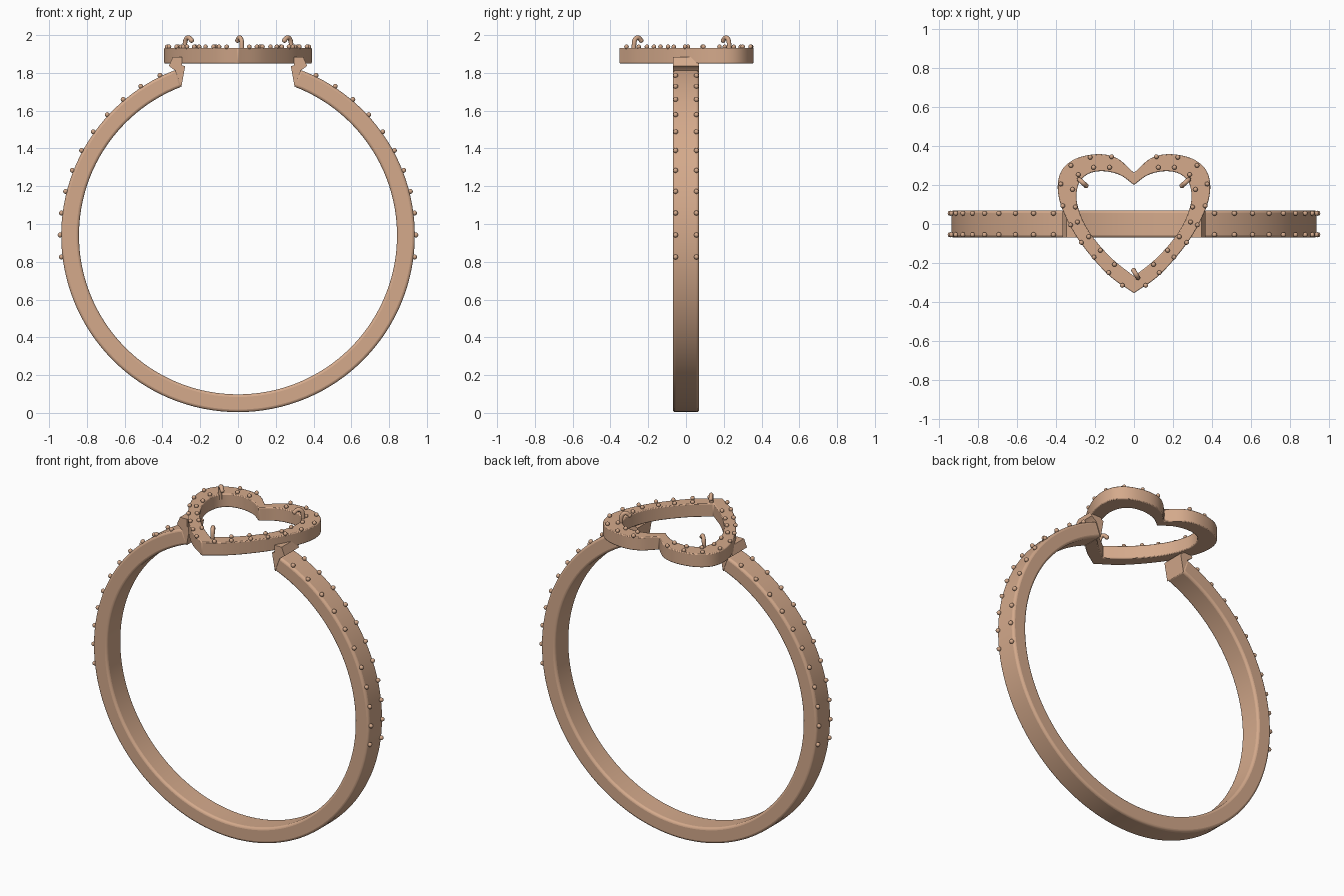
import bpy
import bmesh
import math
from mathutils import Vector

if "Cube" in bpy.data.objects:
    bpy.data.objects.remove(bpy.data.objects["Cube"], do_unlink=True)

ROSE_GOLD = (0.66, 0.40, 0.26, 1.0)
gold = bpy.data.materials.new("rose gold")
gold.use_nodes = True
gold.diffuse_color = ROSE_GOLD
gold.node_tree.nodes["Principled BSDF"].inputs["Base Color"].default_value = ROSE_GOLD

CENTRE_Z = 0.94
HALF_WIDTH = 0.07


def finish(name, bm, bevel=0.0, segments=3):
    """Turn a bmesh into a smooth-shaded object with optional rounded edges."""
    bmesh.ops.recalc_face_normals(bm, faces=bm.faces)
    mesh = bpy.data.meshes.new(name)
    bm.to_mesh(mesh)
    bm.free()
    mesh.materials.append(gold)
    obj = bpy.data.objects.new(name, mesh)
    bpy.context.collection.objects.link(obj)
    if bevel:
        mod = obj.modifiers.new("rounded edges", 'BEVEL')
        mod.width = bevel
        mod.segments = segments
        mod.limit_method = 'ANGLE'
        mod.angle_limit = math.radians(40)
    bpy.ops.object.select_all(action='DESELECT')
    obj.select_set(True)
    bpy.context.view_layer.objects.active = obj
    bpy.ops.object.shade_smooth_by_angle(angle=math.radians(35))
    return obj


def loft(bm, sections, closed):
    """Bridge equal-length closed sections; cap the ends unless closed."""
    rings = [[bm.verts.new(p) for p in s] for s in sections]
    pairs = list(zip(rings, rings[1:]))
    if closed:
        pairs.append((rings[-1], rings[0]))
    for a, b in pairs:
        n = len(a)
        for i in range(n):
            j = (i + 1) % n
            bm.faces.new((a[i], a[j], b[j], b[i]))
    if not closed:
        bm.faces.new(rings[0])
        bm.faces.new(rings[-1])


def smooth_path(points, steps):
    """Catmull-Rom curve through the points."""
    pts = [Vector(p) for p in points]
    pts = [2 * pts[0] - pts[1]] + pts + [2 * pts[-1] - pts[-2]]
    out = []
    for a, b, c, d in zip(pts, pts[1:], pts[2:], pts[3:]):
        for k in range(steps):
            t = k / steps
            out.append(0.5 * (2 * b + (c - a) * t + (2 * a - 5 * b + 4 * c - d) * t * t
                              + (3 * b - a - 3 * c + d) * t ** 3))
    return out + [pts[-2]]


def add_beads(name, positions, radius):
    bm = bmesh.new()
    for p in positions:
        made = bmesh.ops.create_uvsphere(bm, u_segments=12, v_segments=8, radius=radius)
        bmesh.ops.translate(bm, verts=made["verts"], vec=p)
    finish(name, bm)


def on_band(angle, radius, y):
    a = math.radians(angle)
    return Vector((radius * math.sin(a), y, CENTRE_Z + radius * math.cos(a)))


# Open band
bm = bmesh.new()
INNER, OUTER, GAP, STEPS = 0.842, 0.936, 20.5, 112
corners = [(INNER, -HALF_WIDTH), (OUTER, -HALF_WIDTH), (OUTER, HALF_WIDTH), (INNER, HALF_WIDTH)]
loft(bm, [[on_band(GAP + (360 - 2 * GAP) * i / STEPS, r, y) for r, y in corners]
          for i in range(STEPS + 1)], False)
finish("band", bm, 0.014)

# Shoulders joining the band to the heart
shoulder = [(0.30, 1.725), (0.28, 1.835), (0.296, 1.84), (0.296, 1.885),
            (0.345, 1.885), (0.366, 1.837), (0.332, 1.812)]
for side, label in ((1, "left"), (-1, "right")):
    bm = bmesh.new()
    loft(bm, [[(side * x, y, z) for x, z in shoulder] for y in (-HALF_WIDTH, HALF_WIDTH)], False)
    finish(label + "_shoulder", bm)

# Heart frame
outer_half = [(0, -0.355), (0.13, -0.262), (0.26, -0.115), (0.34, 0.015), (0.384, 0.13),
              (0.388, 0.225), (0.355, 0.295), (0.28, 0.342), (0.17, 0.358), (0.08, 0.333), (0, 0.262)]
inner_half = [(0, -0.268), (0.11, -0.18), (0.205, -0.075), (0.265, 0.025), (0.293, 0.115),
              (0.291, 0.18), (0.27, 0.228), (0.222, 0.262), (0.15, 0.27), (0.07, 0.25), (0, 0.2)]


def full_heart(half):
    right = smooth_path(half, 6)
    return right + [Vector((-p.x, p.y)) for p in reversed(right[1:-1])]


BASE, TOP = 1.85, 1.932
bm = bmesh.new()
loft(bm, [[(o.x, o.y, BASE), (o.x, o.y, TOP), (i.x, i.y, TOP), (i.x, i.y, BASE)]
          for o, i in zip(full_heart(outer_half), full_heart(inner_half))], True)
finish("heart_frame", bm, 0.005, 2)

# Beads in two rows on each upper side of the band
for side, label in ((1, "left"), (-1, "right")):
    add_beads(label + "_band_beads",
              [on_band(side * (26 + 7.1 * i), 0.942, y) for i in range(11) for y in (-0.055, 0.055)],
              0.013)

# Beads in two rows around the heart
heart_beads = [(0.06, -0.315), (0.13, -0.25), (0.205, -0.17), (0.27, -0.095), (0.325, -0.005),
               (0.365, 0.093), (0.375, 0.205), (0.323, 0.3), (0.225, 0.342), (0.115, 0.345),
               (0.1, -0.207), (0.172, -0.135), (0.232, -0.065), (0.29, 0.01), (0.3, 0.087),
               (0.315, 0.177), (0.285, 0.253), (0.207, 0.29), (0.125, 0.29)]
add_beads("heart_beads", [(s * x, y, 1.938) for x, y in heart_beads for s in (1, -1)], 0.012)

# Hooked prongs leaning over the opening
prongs = {"left_prong": ((0.281, 0.228), (0.246, 0.197)),
          "right_prong": ((-0.281, 0.228), (-0.246, 0.197)),
          "front_prong": ((0.02, -0.275), (-0.002, -0.238))}
for name, (foot, tip) in prongs.items():
    foot, tip = Vector(foot), Vector(tip)
    rise = [(0, 1.9), (0, 1.955), (0.2, 1.98), (0.6, 1.987), (1, 1.972)]
    path = smooth_path([(*foot.lerp(tip, t), z) for t, z in rise], 4)
    side = Vector((foot.y - tip.y, tip.x - foot.x, 0)).normalized()
    sections = []
    for i, p in enumerate(path):
        along = (path[min(i + 1, len(path) - 1)] - path[max(i - 1, 0)]).normalized()
        normal = along.cross(side)
        sections.append([p + 0.012 * (side * math.cos(a) + normal * math.sin(a))
                         for a in (math.tau * k / 12 for k in range(12))])
    bm = bmesh.new()
    loft(bm, sections, False)
    finish(name, bm)
    add_beads(name + "_tip", [path[-1]], 0.013)
